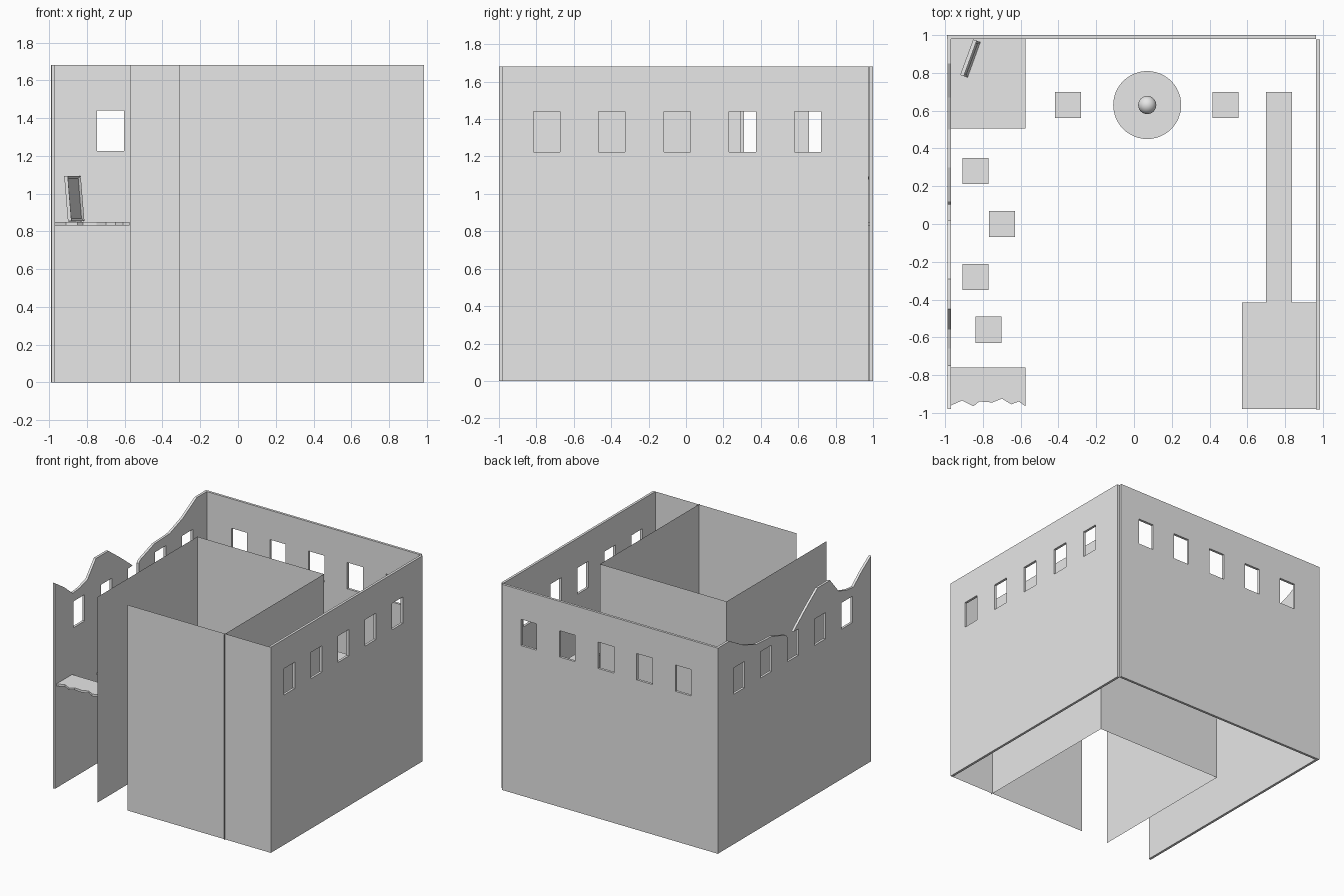
import bpy, bmesh, math
from mathutils import Matrix, Vector

cube = bpy.data.objects.get("Cube")
if cube:
    bpy.data.objects.remove(cube, do_unlink=True)

GREY = bpy.data.materials.new("plain grey")
GREY.use_nodes = True
GREY.diffuse_color = (0.8, 0.8, 0.8, 1)
GREY.node_tree.nodes["Principled BSDF"].inputs["Base Color"].default_value = (0.8, 0.8, 0.8, 1)

H = 1.68            # wall height
DECK = 0.85         # top of the walkways
SLAB = 0.018        # walkway thickness


def finish(name, bm):
    bmesh.ops.recalc_face_normals(bm, faces=bm.faces)
    mesh = bpy.data.meshes.new(name)
    bm.to_mesh(mesh)
    bm.free()
    mesh.materials.append(GREY)
    ob = bpy.data.objects.new(name, mesh)
    bpy.context.collection.objects.link(ob)
    return ob


def prism(name, points, offset):
    """Extrude a flat outline of 3D points by an offset."""
    bm = bmesh.new()
    face = bm.faces.new([bm.verts.new(p) for p in points])
    if offset:
        out = bmesh.ops.extrude_face_region(bm, geom=[face])
        verts = [v for v in out["geom"] if isinstance(v, bmesh.types.BMVert)]
        bmesh.ops.translate(bm, verts=verts, vec=offset)
    return finish(name, bm)


def add_box(bm, lo, hi):
    lo, hi = Vector(lo), Vector(hi)
    size = Matrix.Diagonal((hi - lo).to_4d())
    size[3][3] = 1
    bmesh.ops.create_cube(bm, size=1, matrix=Matrix.Translation((lo + hi) / 2) @ size)


def box(name, lo, hi):
    bm = bmesh.new()
    add_box(bm, lo, hi)
    return finish(name, bm)


def cut_windows(wall, first, along, side):
    """Cut five evenly spaced windows through a wall."""
    bm = bmesh.new()
    for i in range(5):
        c = first + 0.349 * i
        span, deep = (c - 0.071, c + 0.071), (side - 0.1, side + 0.1)
        xs, ys = (span, deep) if along == "x" else (deep, span)
        add_box(bm, (xs[0], ys[0], 1.225), (xs[1], ys[1], 1.44))
    cutter = finish("window_cutter", bm)
    cutter.hide_render = True
    mod = wall.modifiers.new("windows", "BOOLEAN")
    mod.operation, mod.solver, mod.object = "DIFFERENCE", "EXACT", cutter
    deps = bpy.context.evaluated_depsgraph_get()
    mesh = bpy.data.meshes.new_from_object(wall.evaluated_get(deps))
    wall.modifiers.clear()
    wall.data = mesh
    bpy.data.objects.remove(cutter, do_unlink=True)


# Outer walls
back = box("back_wall", (-0.99, 0.98, 0), (0.965, 1.0, H))
cut_windows(back, -0.675, "x", 0.99)
right = box("right_wall", (0.965, -0.983, 0), (0.985, 0.977, H))
cut_windows(right, -0.745, "y", 0.975)

# Left wall with a crumbling top
broken_top = [(-0.98, H), (-0.86, 1.6), (-0.75, 1.51), (-0.66, 1.52), (-0.56, 1.55),
              (-0.45, H), (-0.29, H), (-0.14, 1.57), (0.0, 1.46), (0.07, 1.39),
              (0.12, 1.45), (0.3, 1.51), (0.5, 1.52), (0.67, 1.58), (0.85, H), (0.98, H)]
outline = [(-0.98, 0)] + broken_top + [(0.98, 0)]
left = prism("left_wall", [(-0.988, y, z) for y, z in outline], (0.02, 0, 0))
cut_windows(left, -0.667, "y", -0.98)

# Thin inner room and front wall
def sheet(name, a, b):
    prism(name, [(*a, 0), (*b, 0), (*b, H), (*a, H)], None)


sheet("inner_left_wall", (-0.572, -1), (-0.572, 0.293))
sheet("inner_right_wall", (0.572, -1), (0.572, 0.293))
sheet("inner_back_wall", (-0.572, 0.293), (0.572, 0.293))
sheet("front_wall", (-0.31, -0.983), (0.985, -0.983))


# Walkways
def deck(name, points):
    return prism(name, [(x, y, DECK) for x, y in points], (0, 0, -SLAB))


deck("back_left_platform", [(-0.968, 0.505), (-0.575, 0.505), (-0.575, 0.98), (-0.968, 0.98)])
deck("broken_platform", [(-0.968, -0.76), (-0.968, -0.96), (-0.91, -0.935), (-0.85, -0.965),
                         (-0.82, -0.94), (-0.75, -0.945), (-0.7, -0.925), (-0.65, -0.955),
                         (-0.61, -0.94), (-0.575, -0.965), (-0.575, -0.76)])
deck("right_walkway", [(0.572, -0.98), (0.965, -0.98), (0.965, -0.415), (0.837, -0.415),
                       (0.837, 0.7), (0.698, 0.7), (0.698, -0.415), (0.572, -0.415)])

# Stepping stones
for i, (x, y) in enumerate([(-0.77, -0.56), (-0.84, -0.28), (-0.7, 0.0), (-0.84, 0.28),
                            (-0.35, 0.63), (0.485, 0.63)]):
    box(f"stepping_stone_{i + 1}", (x - 0.069, y - 0.069, DECK - SLAB), (x + 0.069, y + 0.069, DECK))

# Round platform with a ball
deck("round_platform", [(0.07 + 0.18 * math.cos(a * math.tau / 48),
                         0.63 + 0.18 * math.sin(a * math.tau / 48)) for a in range(48)])
bm = bmesh.new()
bmesh.ops.create_uvsphere(bm, u_segments=32, v_segments=16, radius=0.048,
                          matrix=Matrix.Translation((0.07, 0.63, DECK + 0.048)))
ball = finish("ball", bm)
for p in ball.data.polygons:
    p.use_smooth = True

# Leaning panel with a recessed face
bm = bmesh.new()
add_box(bm, (-0.1, -0.01, 0), (0.1, 0.01, 0.24))
bm.normal_update()
face = min(bm.faces, key=lambda f: f.normal.y)
bmesh.ops.inset_region(bm, faces=[face], thickness=0.02)
bmesh.ops.translate(bm, verts=face.verts, vec=(0, 0.01, 0))
panel = finish("leaning_panel", bm)
panel.matrix_world = (Matrix.Translation((-0.857, 0.873, DECK + 0.004))
                      @ Matrix.Rotation(math.radians(70), 4, "Z")
                      @ Matrix.Rotation(math.radians(-5), 4, "X"))
